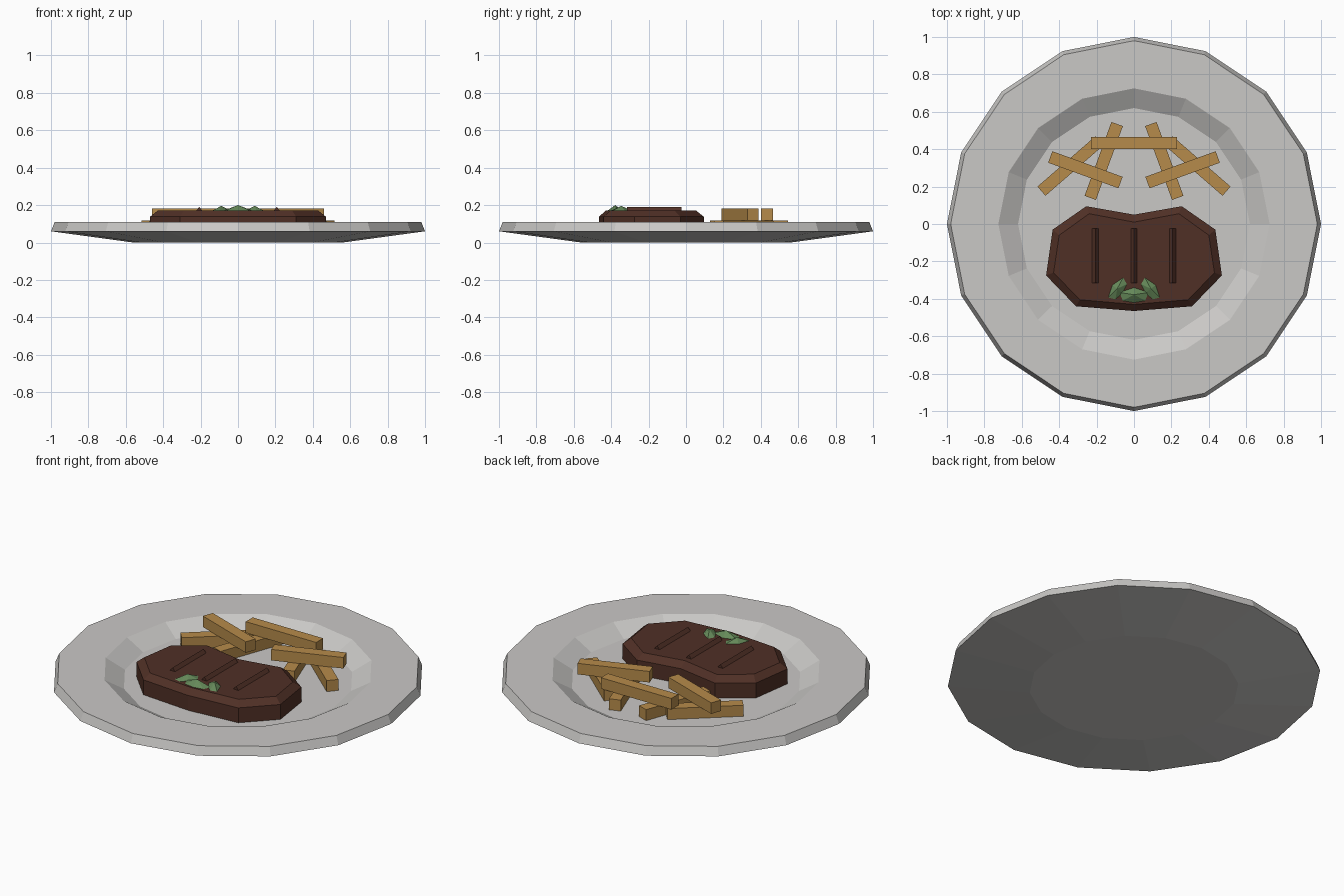
import bpy, bmesh, math
from mathutils import Matrix, Vector

cube = bpy.data.objects.get("Cube")
if cube:
    bpy.data.objects.remove(cube, do_unlink=True)


def material(name, rgb):
    m = bpy.data.materials.new(name)
    m.use_nodes = True
    m.diffuse_color = (*rgb, 1)
    m.node_tree.nodes["Principled BSDF"].inputs["Base Color"].default_value = (*rgb, 1)
    return m


CERAMIC = material("grey ceramic", (0.59, 0.58, 0.565))
MEAT = material("seared brown", (0.08, 0.029, 0.019))
POTATO = material("golden potato", (0.47, 0.26, 0.07))
HERB = material("herb green", (0.13, 0.25, 0.10))


def finish(bm, name, mat, matrix=Matrix()):
    bmesh.ops.recalc_face_normals(bm, faces=bm.faces)
    mesh = bpy.data.meshes.new(name)
    bm.to_mesh(mesh)
    bm.free()
    mesh.materials.append(mat)
    ob = bpy.data.objects.new(name, mesh)
    ob.matrix_world = matrix
    bpy.context.collection.objects.link(ob)
    return ob


def loft(name, rings, mat, matrix=Matrix()):
    """Skin a stack of closed rings and cap both ends."""
    bm = bmesh.new()
    loops = [[bm.verts.new(p) for p in ring] for ring in rings]
    for a, b in zip(loops, loops[1:]):
        for i in range(len(a)):
            j = (i + 1) % len(a)
            bm.faces.new((a[i], a[j], b[j], b[i]))
    bm.faces.new(loops[0])
    bm.faces.new(loops[-1])
    return finish(bm, name, mat, matrix)


def placed(x, y, z, degrees):
    return Matrix.Translation((x, y, z)) @ Matrix.Rotation(math.radians(degrees), 4, "Z")


# Plate: sixteen-sided turned profile, underside to sunken floor
SIDES = 16
FLOOR = 0.05
profile = [(0.56, 0), (1.0, 0.06), (0.98, 0.11), (0.725, 0.11), (0.62, FLOOR)]
angles = [math.tau * i / SIDES for i in range(SIDES)]
loft("plate", [[(r * math.cos(a), r * math.sin(a), z) for a in angles]
               for r, z in profile], CERAMIC)


# Steak: mirrored half outline with bevelled top
def mirrored(half, z):
    return [(x, y, z) for x, y in half] + [(-x, y, z) for x, y in half[-2:0:-1]]


outer = [(0, -0.465), (0.31, -0.44), (0.47, -0.275), (0.435, -0.03), (0.255, 0.095), (0, 0.05)]
inner = [(0, -0.43), (0.29, -0.405), (0.43, -0.26), (0.40, -0.06), (0.24, 0.055), (0, 0.01)]
loft("steak", [mirrored(outer, FLOOR), mirrored(outer, 0.138), mirrored(inner, 0.17)], MEAT)

# Grill ridges: triangular bars on the steak
for label, x in (("right", -0.207), ("middle", 0), ("left", 0.207)):
    loft("grill_ridge_" + label,
         [[(x - 0.018, y, 0.168), (x, y, 0.19), (x + 0.018, y, 0.168)] for y in (-0.315, -0.025)],
         MEAT)


# Herb leaves: low faceted pyramids
def leaf(name, scale, matrix):
    bm = bmesh.new()
    outline = [(-0.078, 0.012), (0, 0.038), (0.078, 0.012), (0.06, -0.032), (0, -0.042), (-0.06, -0.032)]
    rim = [bm.verts.new((x * scale, y * scale, 0)) for x, y in outline]
    tip = bm.verts.new((0, 0, 0.03 * scale))
    bm.faces.new(rim)
    for i in range(len(rim)):
        bm.faces.new((rim[i], rim[(i + 1) % len(rim)], tip))
    finish(bm, name, HERB, matrix)


leaf("herb_leaf_middle", 1, placed(0, -0.378, 0.17, 0))
leaf("herb_leaf_right", 0.85, placed(-0.09, -0.346, 0.17, 53))
leaf("herb_leaf_left", 0.85, placed(0.09, -0.346, 0.17, -53))


# Fries: two stacked layers, mirrored left and right
THICK = 0.065


def fry(name, x, y, layer, degrees, length):
    bm = bmesh.new()
    bmesh.ops.create_cube(bm, size=1)
    bmesh.ops.scale(bm, vec=Vector((length, THICK, THICK)), verts=bm.verts)
    finish(bm, name, POTATO, placed(x, y, FLOOR + THICK * (layer + 0.5) + 0.002, degrees))


for side, s in (("right", -1), ("left", 1)):
    fry("fry_outer_" + side, s * 0.34, 0.31, 0, -s * 41, 0.41)
    fry("fry_inner_" + side, s * 0.162, 0.337, 0, -s * 70, 0.42)
    fry("fry_upper_" + side, s * 0.26, 0.29, 1, s * 20, 0.40)
fry("fry_cross", 0, 0.433, 1, 0, 0.46)
